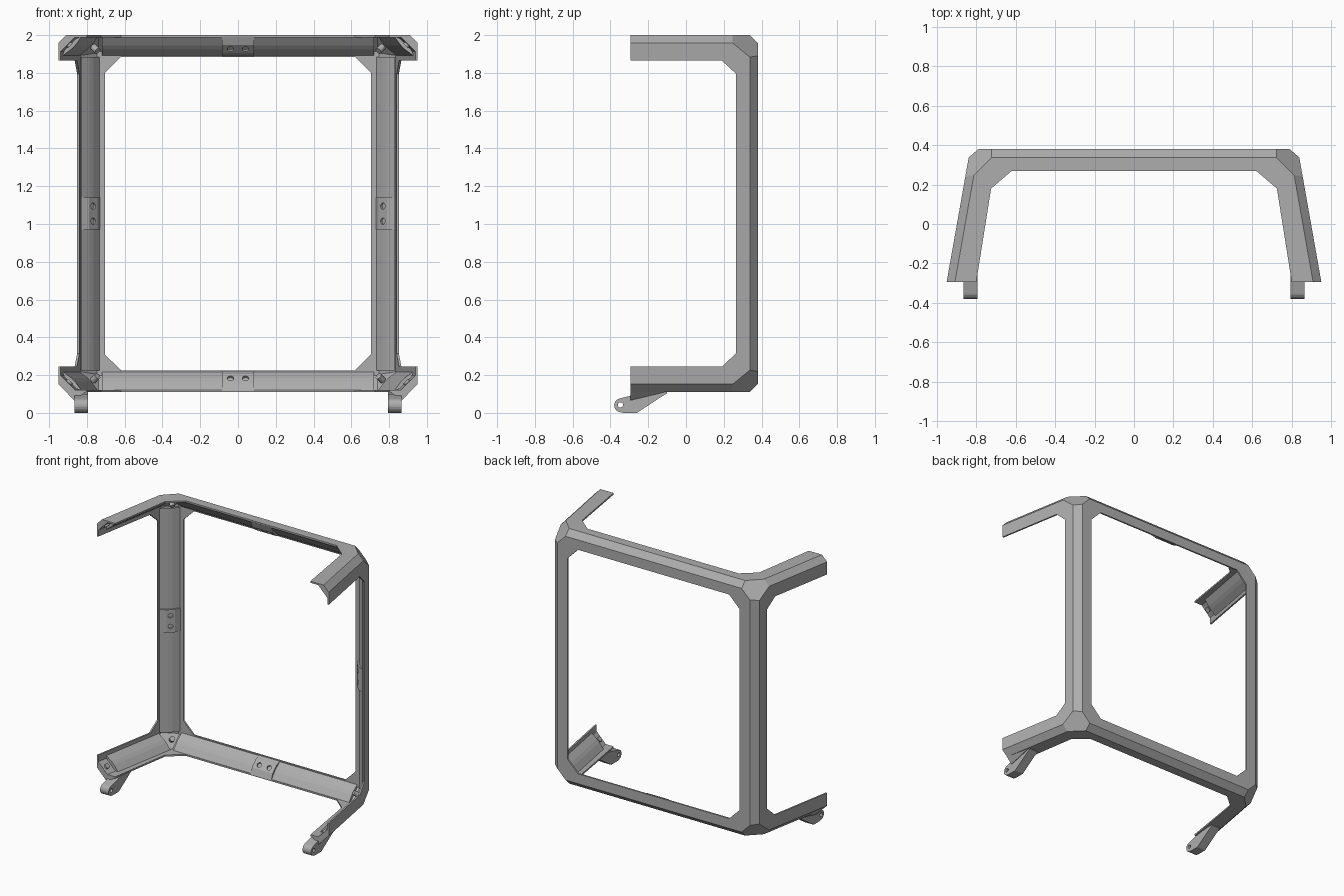
import bpy, bmesh, math
from mathutils import Vector as V, Matrix
from itertools import product

if "Cube" in bpy.data.objects:
    bpy.data.objects.remove(bpy.data.objects["Cube"])

GREY = (0.42, 0.42, 0.42, 1)
metal = bpy.data.materials.new("grey metal")
metal.use_nodes = True
metal.diffuse_color = GREY
metal.node_tree.nodes["Principled BSDF"].inputs["Base Color"].default_value = GREY

MID = 1.055                      # height of the frame centre
HALF_Z, BACK, FRONT = 0.945, 0.38, -0.295
SIDE, SLOPE = 0.8985, 0.177      # side wall: x + SLOPE * y = SIDE
WALL = 0.012


def finish(name, bm):
    bmesh.ops.recalc_face_normals(bm, faces=bm.faces)
    mesh = bpy.data.meshes.new(name)
    bm.to_mesh(mesh)
    bm.free()
    mesh.materials.append(metal)
    obj = bpy.data.objects.new(name, mesh)
    bpy.context.collection.objects.link(obj)
    return obj


def hull(name, points):
    bm = bmesh.new()
    for p in points:
        bm.verts.new(p)
    out = bmesh.ops.convex_hull(bm, input=bm.verts)
    loose = {g for g in out["geom_interior"] if isinstance(g, bmesh.types.BMVert)}
    bmesh.ops.delete(bm, geom=list(loose), context="VERTS")
    bmesh.ops.dissolve_limit(bm, angle_limit=0.01, verts=bm.verts, edges=bm.edges)
    return finish(name, bm)


def rod(name, centre, axis, radius, length, sides=20):
    bm = bmesh.new()
    turn = V(axis).to_track_quat("Z", "Y").to_matrix().to_4x4()
    bmesh.ops.create_cone(bm, cap_ends=True, segments=sides, radius1=radius, radius2=radius,
                          depth=length, matrix=Matrix.Translation(centre) @ turn)
    return finish(name, bm)


def subtract(obj, cutters):
    for cutter in cutters:
        mod = obj.modifiers.new("cut", "BOOLEAN")
        mod.operation, mod.solver, mod.object = "DIFFERENCE", "EXACT", cutter
        bpy.context.view_layer.objects.active = obj
        bpy.ops.object.modifier_apply(modifier=mod.name)
        bpy.data.objects.remove(cutter)


def tapered_box(name, inset, chamfer, corner, front):
    """Box with slanted sides, chamfered edges and cut rear corners."""
    bm = bmesh.new()
    bmesh.ops.create_cube(bm, size=4)
    back, top, side = BACK - inset, HALF_Z - inset, SIDE - inset
    planes = [((0, -1, 0), -front), ((0, 1, 0), back)]
    for s in (-1, 1):
        planes += [((0, 0, s), top), ((s, SLOPE, 0), side),
                   ((0, 1, s), back + top - chamfer),
                   ((s, SLOPE + 1, 0), side + back - chamfer)]
    for sx, sz in product((-1, 1), repeat=2):
        planes += [((sx, SLOPE, sz), side + top - chamfer), ((sx, 1, sz), corner)]
    for normal, dist in planes:
        n = V(normal)
        bmesh.ops.bisect_plane(bm, geom=bm.verts[:] + bm.edges[:] + bm.faces[:],
                               plane_co=n * dist / n.length_squared, plane_no=n, clear_outer=True)
        rim = [e for e in bm.edges if e.is_boundary]
        if rim:
            bmesh.ops.edgeloop_fill(bm, edges=rim)
    bmesh.ops.translate(bm, verts=bm.verts, vec=(0, 0, MID))
    return finish(name, bm)


# Main frame: hollow chamfered box with openings through every side
frame = tapered_box("frame", 0, 0.042, 2.005, FRONT)
cavity = tapered_box("cavity_cutter", WALL, 0.075, 1.965, -0.6)
back_hole = hull("back_cutter", [(sx * x, y, MID + sz * z) for sx, sz, y in product((-1, 1), (-1, 1), (0.1, 0.6))
                                 for x, z in ((0.705, 0.745), (0.62, 0.83))])
top_hole = hull("top_cutter", [(s * x, y, z) for s, z in product((-1, 1), (-1, 3))
                               for x, y in ((0.62, 0.27), (0.725, 0.18), (0.833, -0.5))])
side_hole = hull("side_cutter", [(x, y, MID + s * z) for s, x in product((-1, 1), (-2, 2))
                                 for y, z in ((0.265, 0.74), (0.19, 0.81), (-0.5, 0.81))])
subtract(frame, [cavity, back_hole, top_hole, side_hole])

BAR = ((0.11, 0.008), (0.075, 0.055), (0.055, 0.075), (0.008, 0.11), (0.035, 0.035))
PLATE = ((0.112, 0.008), (0.095, 0.052), (0.052, 0.095), (0.008, 0.112), (0.035, 0.035))


def strip(name, start, end, a, b, section):
    """Bar with a section measured inward along a and b from an outer edge."""
    return hull(name, [V(p) + V(a) * u + V(b) * v for p in (start, end) for u, v in section])


def mount(name, centre, along, a, b):
    """Mounting plate with two bolt holes."""
    c, d, a, b = V(centre), V(along), V(a), V(b)
    plate = strip(name, c - d * 0.085, c + d * 0.085, a, b, PLATE)
    subtract(plate, [rod("bolt_cutter", c + d * s + (a + b) * 0.075, a + b, 0.017, 0.05)
                     for s in (-0.04, 0.04)])


def side_x(y):
    return SIDE - SLOPE * y


FWD = (0, -1, 0)
POST_X = side_x(BACK - 0.05)

# Inner bars and mounting plates along the rear rails and posts
for s, word in ((1, "top"), (-1, "bottom")):
    z, inward = MID + s * HALF_Z, (0, 0, -s)
    strip(word + "_rail_bar", (-0.72, BACK, z), (0.72, BACK, z), FWD, inward, BAR)
    mount(word + "_mount", (0, BACK, z), (1, 0, 0), FWD, inward)
for s, word in ((1, "left"), (-1, "right")):
    x, inward = s * POST_X, (-s, 0, 0)
    strip(word + "_post_bar", (x, BACK, MID - 0.83), (x, BACK, MID + 0.83), FWD, inward, BAR)
    mount(word + "_mount", (x, BACK, MID), (0, 0, 1), FWD, inward)

# Inner bars and screws of the four arms
for (sx, wx), (sz, wz) in product(((1, "left"), (-1, "right")), ((1, "top"), (-1, "bottom"))):
    name = wz + "_" + wx
    z = MID + sz * HALF_Z
    ends = [(sx * side_x(y), y, z) for y in (-0.22, 0.27)]
    strip(name + "_arm_bar", *ends, (-sx, 0, 0), (0, 0, -sz), BAR)
    rod(name + "_corner_screw", (sx * 0.755, 0.305, MID + sz * 0.872), (sx, 1, sz), 0.018, 0.04)
    rod(name + "_end_screw", (sx * (side_x(-0.26) - 0.05), -0.26, z - sz * 0.05), (sx, 0, sz), 0.018, 0.02)

# Hinge feet under the two lower arms
for s, word in ((1, "left"), (-1, "right")):
    hull(word + "_foot_wedge", [(s * x, y, z) for x, y, z in (
        (0.912, FRONT, 0.113), (0.868, FRONT, 0.066), (0.8, FRONT, 0.115),
        (0.8, -0.1, 0.113), (0.87, -0.1, 0.113))])
    turns = [math.tau * i / 24 for i in range(24)]
    outline = [(-0.343 + 0.037 * math.cos(t), 0.04 + 0.037 * math.sin(t)) for t in turns]
    outline += [(-0.33, 0), (-0.26, 0), (-0.1, 0.105), (-0.1, 0.116), (-0.26, 0.1)]
    lug = hull(word + "_hinge_lug", [(s * x, y, z) for x in (0.795, 0.865) for y, z in outline])
    subtract(lug, [rod("pin_cutter", (s * 0.83, -0.347, 0.042), (1, 0, 0), 0.014, 0.2)])
